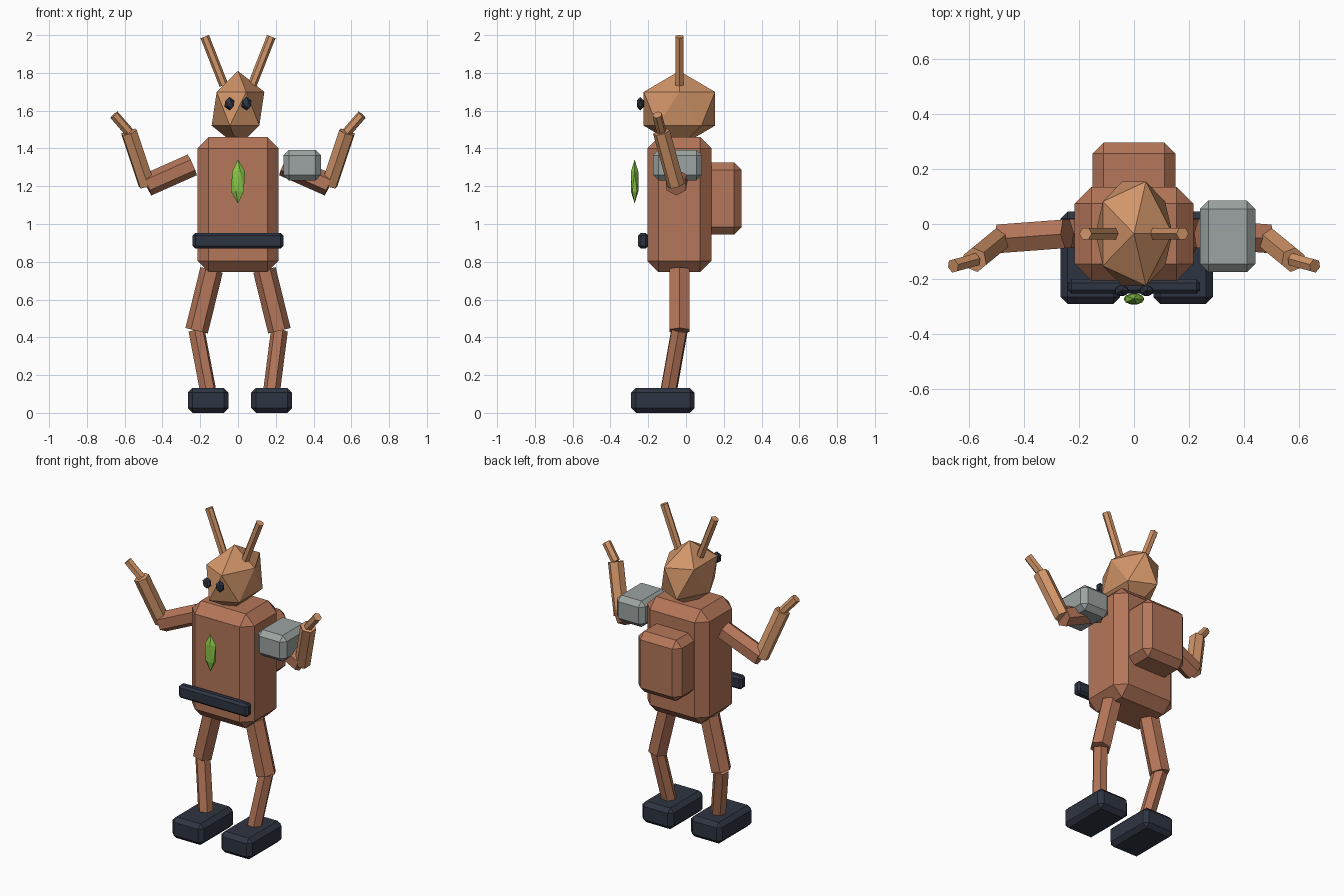
import bpy
from mathutils import Vector

cube = bpy.data.objects.get("Cube")
if cube:
    bpy.data.objects.remove(cube, do_unlink=True)


def material(name, rgb):
    m = bpy.data.materials.new(name)
    m.use_nodes = True
    m.diffuse_color = (*rgb, 1)
    m.node_tree.nodes["Principled BSDF"].inputs["Base Color"].default_value = (*rgb, 1)
    return m


RUST = material("rust brown", (0.46, 0.18, 0.10))
TAN = material("tan", (0.64, 0.30, 0.14))
NAVY = material("dark navy", (0.027, 0.035, 0.054))
GREY = material("grey", (0.33, 0.37, 0.36))
GREEN = material("leaf green", (0.24, 0.56, 0.06))


def finish(name, mat):
    ob = bpy.context.object
    ob.name = name
    ob.data.materials.append(mat)
    return ob


def block(name, low, high, bevel, mat):
    """Chamfered box between two opposite corners."""
    low, high = Vector(low), Vector(high)
    bpy.ops.mesh.primitive_cube_add(size=1, location=(low + high) / 2)
    ob = finish(name, mat)
    ob.scale = high - low
    bpy.ops.object.transform_apply(location=False, rotation=False, scale=True)
    mod = ob.modifiers.new("chamfer", "BEVEL")
    mod.width = bevel
    mod.segments = 1


def gem(name, centre, radii, mat):
    """Twenty-sided stretched ball."""
    bpy.ops.mesh.primitive_ico_sphere_add(subdivisions=1, radius=1, location=centre)
    finish(name, mat).scale = radii


def rod(name, start, end, radius, mat):
    """Six-sided bar between two points."""
    start, end = Vector(start), Vector(end)
    axis = end - start
    bpy.ops.mesh.primitive_cylinder_add(vertices=6, radius=radius, depth=axis.length,
                                        location=(start + end) / 2)
    ob = finish(name, mat)
    ob.rotation_euler = axis.to_track_quat("Z", "Y").to_euler()


MID = -0.035  # depth of the body's centre line

# Torso, backpack, belt and carried box
block("torso", (-0.215, -0.205, 0.745), (0.215, 0.135, 1.46), 0.06, RUST)
block("backpack", (-0.15, 0.07, 0.945), (0.15, 0.295, 1.325), 0.04, RUST)
block("belt", (-0.24, -0.253, 0.87), (0.24, -0.2, 0.952), 0.014, NAVY)
block("carried_box", (0.24, -0.175, 1.23), (0.44, 0.085, 1.393), 0.03, GREY)

# Head and chest gem
gem("head", (0, MID, 1.61), (0.156, 0.222, 0.2), TAN)
gem("chest_gem", (0, -0.272, 1.225), (0.042, 0.023, 0.117), GREEN)

# Paired parts
for side, s in (("left", 1), ("right", -1)):
    gem(f"{side}_eye", (s * 0.045, -0.242, 1.637), (0.03, 0.022, 0.036), NAVY)
    rod(f"{side}_antenna", (s * 0.075, MID, 1.735), (s * 0.176, MID, 1.992), 0.024, TAN)

    elbow = (s * 0.483, -0.053, 1.206)
    wrist = (s * 0.577, -0.13, 1.487)
    rod(f"{side}_upper_arm", (s * 0.242, MID, 1.313), elbow, 0.06, RUST)
    rod(f"{side}_forearm", elbow, wrist, 0.046, TAN)
    rod(f"{side}_hand", wrist, (s * 0.656, -0.152, 1.578), 0.026, TAN)

    foot_x = 0.178 if s > 0 else -0.158
    knee = (s * 0.219, MID, 0.435)
    rod(f"{side}_thigh", (s * 0.14, MID, 0.757), knee, 0.061, RUST)
    rod(f"{side}_shin", knee, (foot_x, -0.092, 0.115), 0.045, RUST)
    block(f"{side}_foot", (foot_x - 0.108, -0.29, 0), (foot_x + 0.108, 0.045, 0.132),
          0.025, NAVY)
